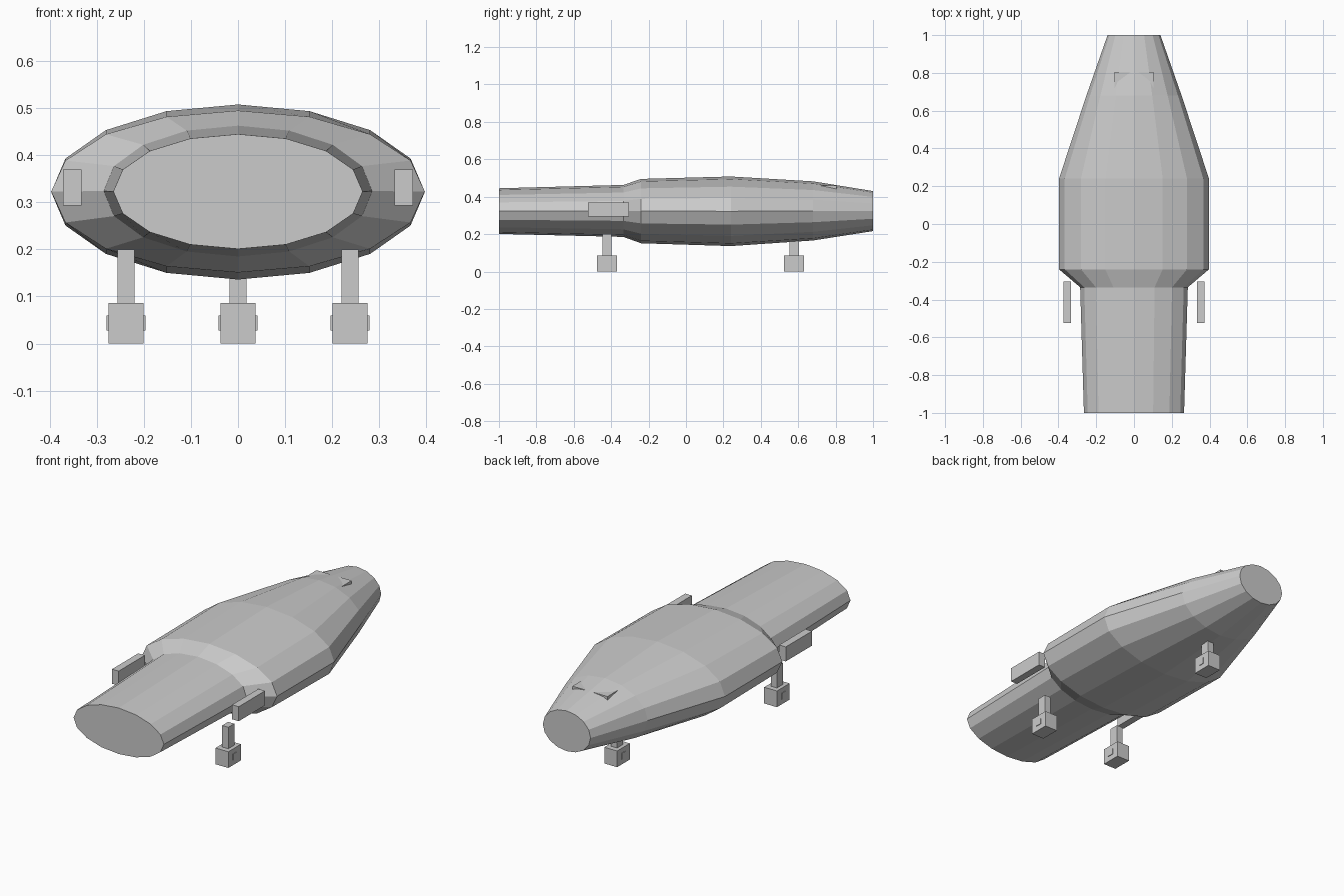
import bpy, bmesh, math

if "Cube" in bpy.data.objects:
    bpy.data.objects.remove(bpy.data.objects["Cube"])

grey = bpy.data.materials.new("light_grey")
grey.diffuse_color = (0.6, 0.6, 0.6, 1)
grey.use_nodes = True
grey.node_tree.nodes["Principled BSDF"].inputs["Base Color"].default_value = grey.diffuse_color


def finish(bm, name):
    bmesh.ops.recalc_face_normals(bm, faces=bm.faces)
    me = bpy.data.meshes.new(name)
    bm.to_mesh(me)
    bm.free()
    me.materials.append(grey)
    ob = bpy.data.objects.new(name, me)
    bpy.context.collection.objects.link(ob)
    return ob


def box(name, x, y, z):
    """Box given by its (min, max) range on each axis."""
    bm = bmesh.new()
    bmesh.ops.create_cube(bm, size=1)
    for v in bm.verts:
        for i, (lo, hi) in enumerate((x, y, z)):
            v.co[i] = (lo + hi) / 2 + v.co[i] * (hi - lo)
    return finish(bm, name)


# Hull: 16-sided elliptical sections (y, half width, half height, centre z)
SIDES = 16
sections = [
    (-1.0, 0.265, 0.122, 0.323),
    (-0.335, 0.285, 0.139, 0.324),
    (-0.24, 0.397, 0.172, 0.323),
    (0.24, 0.397, 0.186, 0.322),
    (0.68, 0.252, 0.158, 0.324),
    (1.0, 0.14, 0.107, 0.323),
]
bm = bmesh.new()
rings = []
for y, rx, rz, cz in sections:
    angles = [2 * math.pi * i / SIDES for i in range(SIDES)]
    rings.append([bm.verts.new((rx * math.cos(a), y, cz + rz * math.sin(a))) for a in angles])
for a, b in zip(rings, rings[1:]):
    for i in range(SIDES):
        j = (i + 1) % SIDES
        bm.faces.new((a[i], a[j], b[j], b[i]))
bm.faces.new(rings[0])
bm.faces.new(rings[-1])
finish(bm, "hull")

# Cockpit block, mostly sunk in the nose with its rear corners showing
box("cockpit_block", (-0.103, 0.103), (0.58, 0.805), (0.38, 0.459))

# Side pods
for side, s in (("left", -1), ("right", 1)):
    xs = sorted((s * 0.333, s * 0.372))
    box(side + "_pod", xs, (-0.525, -0.305), (0.293, 0.37))

# Landing gear: strut, foot block and axle
for name, gx, gy in (("nose", 0, 0.578), ("left", -0.238, -0.422), ("right", 0.238, -0.422)):
    box(name + "_gear_strut", (gx - 0.018, gx + 0.018), (gy - 0.025, gy + 0.025), (0.08, 0.2))
    box(name + "_gear_foot", (gx - 0.0375, gx + 0.0375), (gy - 0.053, gy + 0.053), (0, 0.086))
    box(name + "_gear_axle", (gx - 0.041, gx + 0.041), (gy - 0.016, gy + 0.016), (0.028, 0.06))
